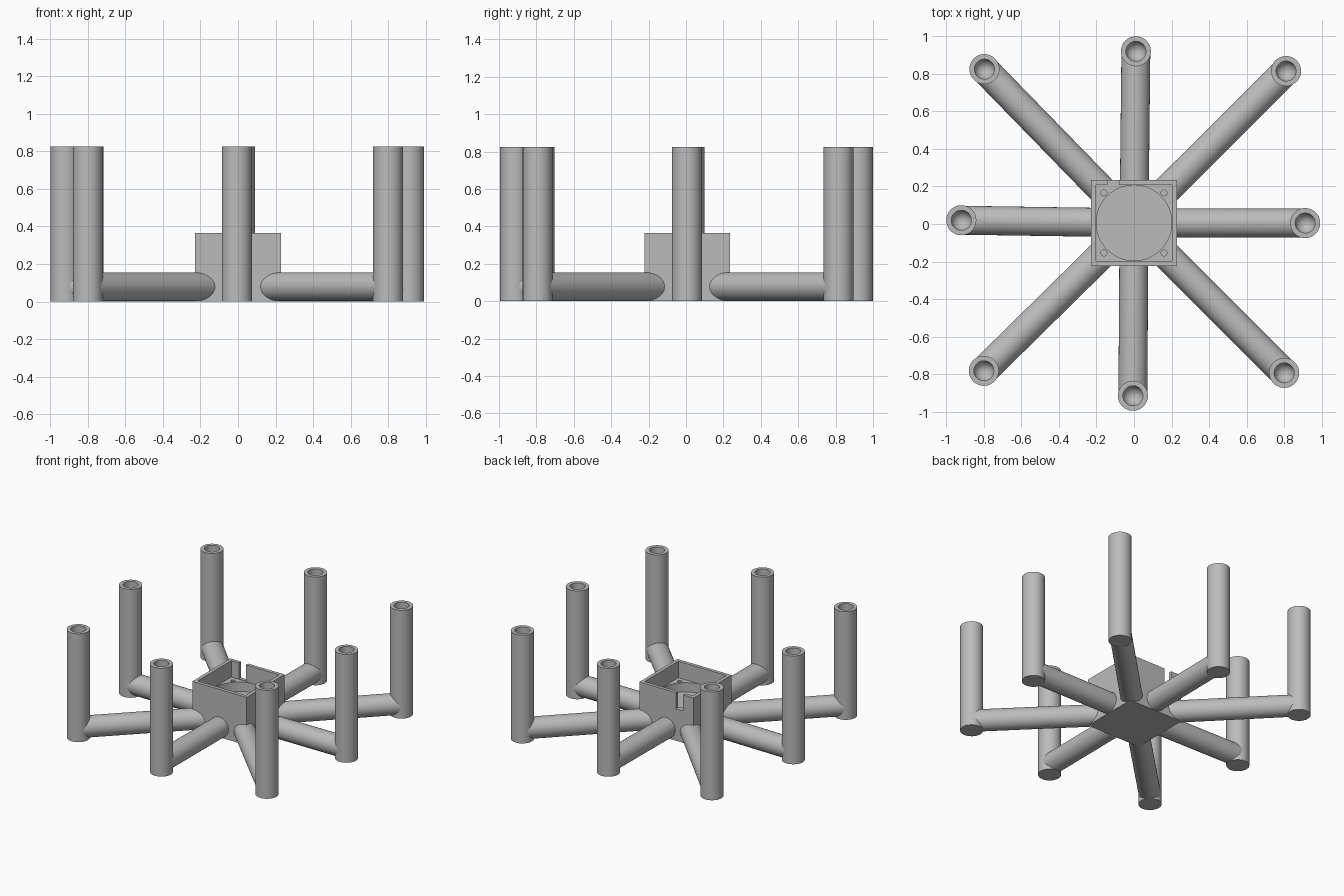
import bpy, bmesh, math
from mathutils import Vector, Matrix

if "Cube" in bpy.data.objects:
    bpy.data.objects.remove(bpy.data.objects["Cube"], do_unlink=True)

grey = bpy.data.materials.new("plain grey")
grey.use_nodes = True
colour = (0.5, 0.5, 0.5, 1)
grey.diffuse_color = colour
grey.node_tree.nodes["Principled BSDF"].inputs["Base Color"].default_value = colour

CENTRE = Vector((0, 0.006, 0))
ARM_R, POST_R, HOLE_R = 0.077, 0.08, 0.053
POST_H, BOX_H, BOX_W = 0.826, 0.366, 0.458


def make(name, bm, smooth=True):
    bmesh.ops.recalc_face_normals(bm, faces=bm.faces)
    mesh = bpy.data.meshes.new(name)
    bm.to_mesh(mesh)
    bm.free()
    mesh.materials.append(grey)
    ob = bpy.data.objects.new(name, mesh)
    bpy.context.collection.objects.link(ob)
    bpy.ops.object.select_all(action='DESELECT')
    ob.select_set(True)
    bpy.context.view_layer.objects.active = ob
    if smooth:
        bpy.ops.object.shade_smooth_by_angle(angle=math.radians(35))
    return ob


def box(name, x0, x1, y0, y1, z0, z1):
    bm = bmesh.new()
    size = Matrix.Diagonal((x1 - x0, y1 - y0, z1 - z0, 1))
    mid = Matrix.Translation(((x0 + x1) / 2, (y0 + y1) / 2, (z0 + z1) / 2))
    bmesh.ops.create_cube(bm, size=1, matrix=mid @ size)
    return make(name, bm, False)


def rod(name, start, end, radius, sides=48):
    bm = bmesh.new()
    axis = end - start
    turn = axis.to_track_quat('Z', 'Y').to_matrix().to_4x4()
    bmesh.ops.create_cone(bm, cap_ends=True, segments=sides, radius1=radius, radius2=radius,
                          depth=axis.length,
                          matrix=Matrix.Translation((start + end) / 2) @ turn)
    return make(name, bm)


def post(name, at):
    # Turned profile: closed foot, outer wall, rim, round-bottomed socket
    hole_z = POST_H - 0.3
    profile = [(0, 0), (POST_R, 0), (POST_R, POST_H), (HOLE_R, POST_H)]
    for i in range(7):
        a = math.radians(15 * i)
        profile.append((HOLE_R * math.cos(a), hole_z - HOLE_R * math.sin(a)))
    bm = bmesh.new()
    verts = [bm.verts.new((r, 0, z)) for r, z in profile]
    edges = [bm.edges.new(pair) for pair in zip(verts, verts[1:])]
    bmesh.ops.spin(bm, geom=verts + edges, cent=(0, 0, 0), axis=(0, 0, 1),
                   angle=math.tau, steps=48)
    bmesh.ops.remove_doubles(bm, verts=bm.verts, dist=1e-4)
    bmesh.ops.translate(bm, verts=bm.verts, vec=at)
    return make(name, bm)


def cut(target, cutter):
    cutter.hide_render = True
    mod = target.modifiers.new("cut", 'BOOLEAN')
    mod.operation, mod.solver, mod.object = 'DIFFERENCE', 'EXACT', cutter
    bpy.context.view_layer.objects.active = target
    bpy.ops.object.modifier_apply(modifier=mod.name)
    bpy.data.objects.remove(cutter, do_unlink=True)


# Arms and posts around the hub
spots = {"left": (0.912, 0.005), "back_left": (0.81, 0.815), "back": (0.01, 0.92),
         "back_right": (-0.797, 0.825), "right": (-0.92, 0.02),
         "front_right": (-0.8, -0.782), "front": (-0.006, -0.915),
         "front_left": (0.8, -0.793)}
for side, (x, y) in spots.items():
    foot = Vector((x, y, 0))
    lift = Vector((0, 0, ARM_R + 0.001))
    rod(side + "_arm", CENTRE.lerp(foot, 0.1) + lift, foot + lift, ARM_R)
    post(side + "_post", foot)

# Hub box with open tray, round pocket, screw holes and a slot in the back wall
h, cy = BOX_W / 2, CENTRE.y
tray, pocket = 0.24, 0.17
hub = box("hub_box", -h, h, cy - h, cy + h, 0, BOX_H)
w = h - 0.026
cut(hub, box("tray_cutter", -w, w, cy - w, cy + w, tray, 0.5))
cut(hub, rod("pocket_cutter", CENTRE + Vector((0, 0, pocket)),
             CENTRE + Vector((0, 0, 0.4)), w - 0.002, 64))
for sx in (-1, 1):
    for sy in (-1, 1):
        spot = CENTRE + Vector((sx * 0.16, sy * 0.16, 0))
        cut(hub, rod("screw_cutter", spot + Vector((0, 0, pocket)),
                     spot + Vector((0, 0, 0.3)), 0.016, 20))
cut(hub, box("slot_cutter", -0.14, -0.08, cy + w - 0.01, cy + h + 0.1, tray + 0.004, 0.5))
bpy.ops.object.select_all(action='DESELECT')
hub.select_set(True)
bpy.context.view_layer.objects.active = hub
bpy.ops.object.shade_smooth_by_angle(angle=math.radians(35))
